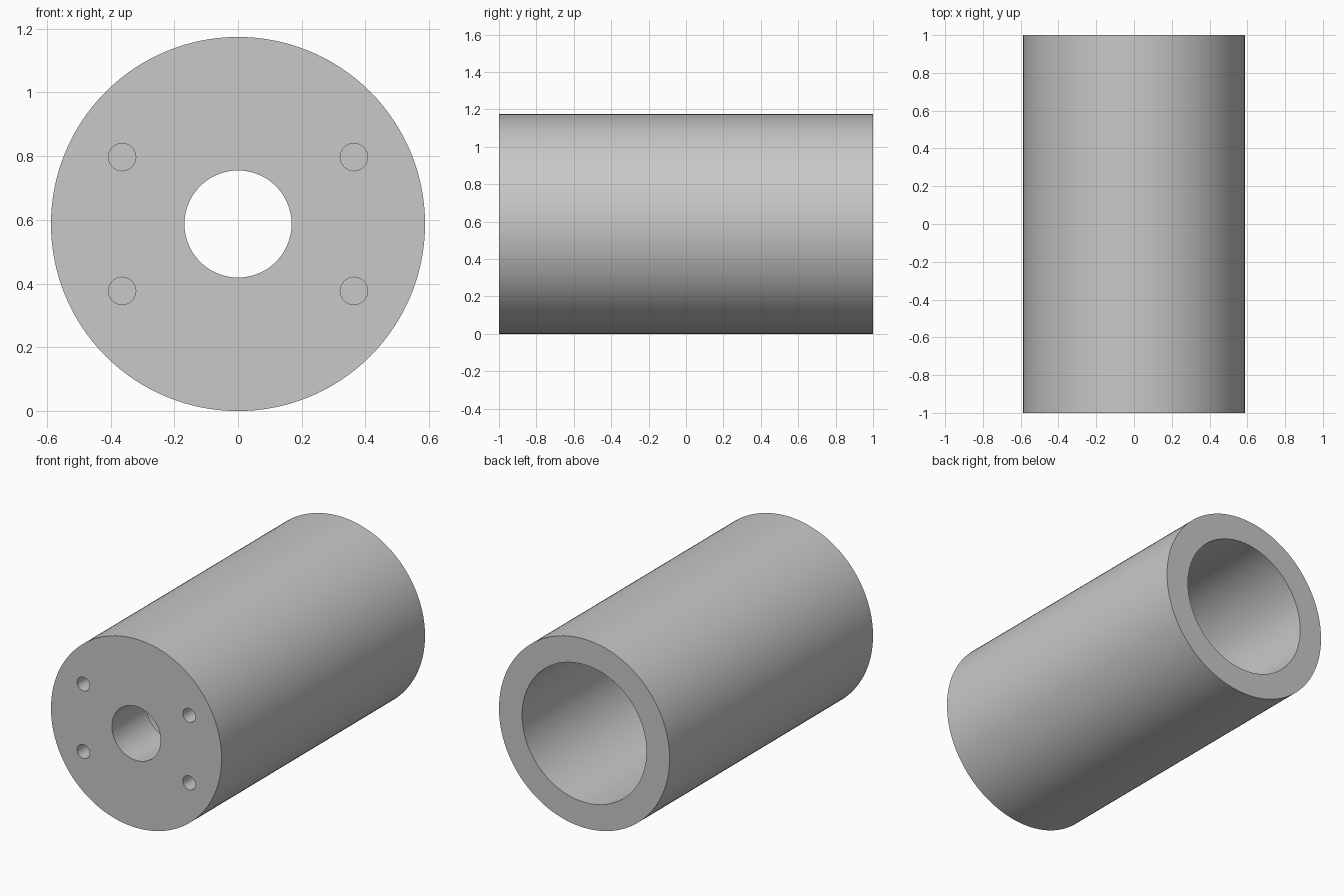
import bpy
import bmesh
import math
from mathutils import Matrix, Vector

if "Cube" in bpy.data.objects:
    bpy.data.objects.remove(bpy.data.objects["Cube"], do_unlink=True)

R = 0.587            # outer radius, also the height of the axis
BORE = 0.428         # wide bore, open at the back
HOLE = 0.168         # centre hole through the front wall
WALL = 0.34          # front wall thickness
BOLT_CIRCLE, BOLT_R, BOLT_DEPTH = 0.42, 0.043, 0.25

grey = bpy.data.materials.new("plain grey")
grey.use_nodes = True
colour = (0.58, 0.58, 0.58, 1)
grey.diffuse_color = colour
grey.node_tree.nodes["Principled BSDF"].inputs["Base Color"].default_value = colour


def lathe(name, profile, steps):
    """Revolve a closed (radius, y) profile about the y axis."""
    bm = bmesh.new()
    verts = [bm.verts.new((r, y, 0)) for r, y in profile]
    edges = [bm.edges.new((v, verts[i - 1])) for i, v in enumerate(verts)]
    bmesh.ops.spin(bm, geom=verts + edges, cent=(0, 0, 0), axis=(0, 1, 0),
                   angle=math.tau, steps=steps, use_merge=True)
    bmesh.ops.remove_doubles(bm, verts=bm.verts, dist=1e-5)
    bmesh.ops.recalc_face_normals(bm, faces=bm.faces)
    bmesh.ops.translate(bm, verts=bm.verts, vec=(0, 0, R))
    return add_object(name, bm)


def add_object(name, bm):
    mesh = bpy.data.meshes.new(name)
    bm.to_mesh(mesh)
    bm.free()
    mesh.materials.append(grey)
    obj = bpy.data.objects.new(name, mesh)
    bpy.context.collection.objects.link(obj)
    return obj


# Hollow sleeve with a thick front wall
body = lathe("sleeve_body", [(R, -1), (R, 1), (BORE, 1), (BORE, -1 + WALL),
                             (HOLE, -1 + WALL), (HOLE, -1)], 128)

# Four blind bolt holes in the front wall
bm = bmesh.new()
for degrees in (30, 150, 210, 330):
    a = math.radians(degrees)
    centre = Vector((BOLT_CIRCLE * math.cos(a), -1, R + BOLT_CIRCLE * math.sin(a)))
    bmesh.ops.create_cone(bm, cap_ends=True, segments=40, radius1=BOLT_R,
                          radius2=BOLT_R, depth=2 * BOLT_DEPTH,
                          matrix=Matrix.Translation(centre)
                          @ Matrix.Rotation(math.pi / 2, 4, "X"))
cutter = add_object("bolt_hole_cutter", bm)
cutter.hide_render = True

cut = body.modifiers.new("bolt holes", "BOOLEAN")
cut.operation = "DIFFERENCE"
cut.solver = "EXACT"
cut.object = cutter

bpy.ops.object.select_all(action="DESELECT")
body.select_set(True)
bpy.context.view_layer.objects.active = body
bpy.ops.object.modifier_apply(modifier=cut.name)
bpy.data.objects.remove(cutter, do_unlink=True)
bpy.ops.object.shade_smooth_by_angle(angle=math.radians(30))
